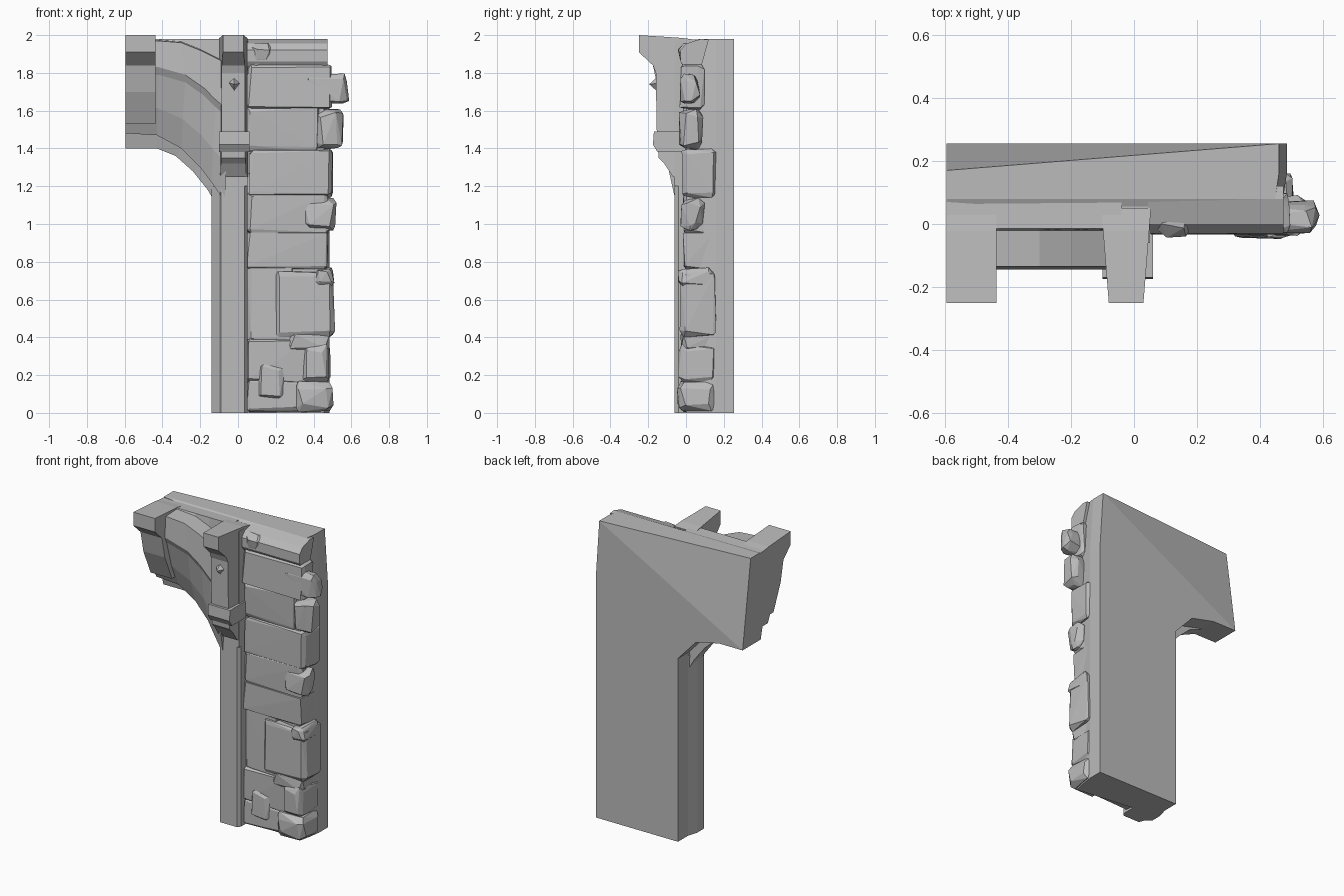
import bpy, bmesh, random
from mathutils import Vector

random.seed(4)
if "Cube" in bpy.data.objects:
    bpy.data.objects.remove(bpy.data.objects["Cube"], do_unlink=True)

GREY = (0.5, 0.5, 0.5, 1)
stone_mat = bpy.data.materials.new("grey stone")
stone_mat.use_nodes = True
stone_mat.diffuse_color = GREY
stone_mat.node_tree.nodes["Principled BSDF"].inputs["Base Color"].default_value = GREY


def finish(name, bm):
    bmesh.ops.recalc_face_normals(bm, faces=bm.faces)
    mesh = bpy.data.meshes.new(name)
    bm.to_mesh(mesh)
    bm.free()
    mesh.materials.append(stone_mat)
    obj = bpy.data.objects.new(name, mesh)
    bpy.context.collection.objects.link(obj)
    return obj


def loft(name, loops, fold=None):
    """Skin closed loops and cap the ends; fold splits one corner off the first cap."""
    bm = bmesh.new()
    rings = [[bm.verts.new(p) for p in loop] for loop in loops]
    for a, b in zip(rings, rings[1:]):
        for i in range(len(a)):
            j = (i + 1) % len(a)
            bm.faces.new((a[i], a[j], b[j], b[i]))
    first = rings[0]
    if fold:
        bm.faces.new(first[fold - 1:fold + 2])
        first = first[:fold] + first[fold + 1:]
    caps = [bm.faces.new(first), bm.faces.new(rings[-1])]
    bm.normal_update()
    bmesh.ops.triangulate(bm, faces=caps, ngon_method="EAR_CLIP")
    return finish(name, bm)


def side_profile(name, profile, x0, x1, taper=0):
    """Extrude a (y, z) profile across x, narrowing evenly towards the front."""
    def end(x, s):
        return [(x - s * taper * y, y, z) for y, z in profile]
    return loft(name, [end(x0, 1), end(x1, -1)])


def stone(name, x0, x1, z0, z1, front, back, cut=0.03, rough=0.014):
    """Chipped block: hull of a box with three jittered points per corner."""
    bm = bmesh.new()
    lo, hi = Vector((x0, front, z0)), Vector((x1, back, z1))
    cut = min(cut, (z1 - z0) * 0.3)
    for k in range(8):
        bits = [k >> a & 1 for a in range(3)]
        for axis in range(3):
            p = [hi[a] if bits[a] else lo[a] for a in range(3)]
            for a in range(3):
                inward = -1 if bits[a] else 1
                if a != axis:
                    p[a] += inward * cut * random.uniform(0.4, 1.2)
                else:
                    p[a] += inward * random.uniform(0, rough)
            p[2] = max(p[2], 0)
            bm.verts.new(p)
    hull = bmesh.ops.convex_hull(bm, input=bm.verts)
    loose = [g for g in hull["geom_interior"] if isinstance(g, bmesh.types.BMVert)]
    bmesh.ops.delete(bm, geom=loose, context="VERTS")
    return finish(name, bm)


# Wall slab with the arch opening; its far top corner leans forward
outline = [(-0.12, 0), (0.485, 0), (0.485, 1.6), (0.46, 1.98), (-0.595, 1.98),
           (-0.595, 1.4), (-0.42, 1.4), (-0.25, 1.36), (-0.12, 1.22)]
back = [(x, 0.17 if x < -0.5 and z > 1.9 else 0.255, z) for x, z in outline]
mid = [(x, 0.16, z) for x, z in outline]
shoulder = [(x - 0.012 if x > 0 else x, 0.08, z) for x, z in outline]
front = [(x - 0.03, 0.0, min(z, 1.94)) if x > 0 else (x, 0.07, z) for x, z in outline]
loft("wall_slab", [back, mid, shoulder, front], fold=4)

# Jamb pillar with a projecting lip
section = [(-0.12, 0.15), (-0.14, 0.08), (-0.14, 0.01), (-0.1, -0.03), (-0.09, -0.06),
           (0.035, -0.06), (0.05, -0.04), (0.05, 0.1)]
loft("jamb_pillar", [[(x, y, 0) for x, y in section],
                     [(x, y, 1.2) for x, y in section]])
side_profile("pilaster_backing", [(-0.06, 1.2), (0.1, 1.2), (0.1, 1.97), (-0.06, 1.97)],
             -0.09, 0.05)

# Arch band: columns sweep from the crown to the springing
inner = [(-0.595, 1.4), (-0.43, 1.4), (-0.33, 1.36), (-0.24, 1.28), (-0.16, 1.18), (-0.09, 1.06)]
edge = [(-0.595, 1.48), (-0.43, 1.47), (-0.3, 1.4), (-0.2, 1.3), (-0.14, 1.22), (-0.07, 1.12)]
panel = [(-0.595, 1.83), (-0.42, 1.83), (-0.28, 1.79), (-0.18, 1.72), (-0.12, 1.66), (-0.05, 1.6)]
outer = [(-0.595, 1.97), (-0.43, 1.97), (-0.3, 1.96), (-0.2, 1.92), (-0.12, 1.88), (-0.04, 1.84)]
depth = [0.01, 0.01, 0.02, 0.03, 0.045, 0.055]
columns = []
for (ix, iz), (ex, ez), (px, pz), (ox, oz), d in zip(inner, edge, panel, outer, depth):
    columns.append([(ix, 0.14, iz), (ix, 0.075 - d, iz), (ex, 0.055 - d, ez), (ex, -d, ez),
                    (ex * 0.6 + px * 0.4, -0.07 - d / 2, ez * 0.6 + pz * 0.4),
                    (px, -0.125, pz - 0.04), (px, -0.145, pz),
                    (ox, -0.135, oz), (ox, -0.02, oz + 0.005),
                    (ox, -0.015, 1.98), (ox, 0.1, 1.975)])
loft("arch_band", columns)

# Keystone and pilaster share the overhanging cap
cap = [(0.05, 1.975), (-0.02, 1.985), (-0.25, 2.0), (-0.25, 1.91), (-0.175, 1.84)]
side_profile("keystone", cap + [(-0.145, 1.7), (-0.07, 1.53), (0.05, 1.53)], -0.595, -0.437)
corbel = [(-0.16, 1.8), (-0.155, 1.5), (-0.145, 1.35), (-0.115, 1.32), (-0.07, 1.25),
          (0.05, 1.25)]
side_profile("pilaster", cap + corbel, -0.1, 0.05, 0.08)
band = [(0.0, 1.49), (-0.17, 1.49), (-0.175, 1.42), (-0.15, 1.38), (0.0, 1.38)]
side_profile("pilaster_band", band, -0.1, 0.06)

# Pointed stud on the pilaster
bm = bmesh.new()
tip = bm.verts.new((-0.02, -0.195, 1.74))
base = [bm.verts.new(p) for p in ((-0.055, -0.15, 1.75), (-0.02, -0.15, 1.7),
                                  (0.015, -0.15, 1.745), (-0.02, -0.15, 1.78))]
for i in range(4):
    bm.faces.new((base[i], base[(i + 1) % 4], tip))
bm.faces.new(base)
finish("pilaster_stud", bm)

# Top stone slopes back to meet the slab
side_profile("top_stone", [(0.12, 1.975), (0.08, 1.98), (0.0, 1.955), (-0.03, 1.92),
                           (-0.03, 1.86), (-0.01, 1.83), (0.08, 1.83)], 0.045, 0.475)

# Rough quoin stones: x range, z range, front and back depth
courses = [
    (0.04, 0.5, 1.6, 1.85, -0.035, 0.1),
    (0.04, 0.44, 1.38, 1.63, -0.02, 0.1),
    (0.05, 0.505, 1.14, 1.4, -0.03, 0.17),
    (0.04, 0.485, 0.94, 1.18, -0.02, 0.13),
    (0.03, 0.485, 0.75, 0.97, -0.02, 0.17),
    (0.04, 0.3, 0.36, 0.8, -0.015, 0.1),
    (0.19, 0.515, 0.4, 0.75, -0.035, 0.165),
    (0.04, 0.38, 0.15, 0.4, -0.02, 0.1),
    (0.04, 0.36, 0.0, 0.19, -0.02, 0.1),
]
for n, row in enumerate(courses):
    stone(f"course_stone_{n + 1}", *row)
lumps = [
    (0.07, 0.19, 1.83, 1.96, -0.045, 0.05),
    (0.33, 0.59, 1.63, 1.8, -0.03, 0.075),
    (0.4, 0.56, 1.39, 1.61, -0.04, 0.095),
    (0.35, 0.525, 0.96, 1.14, -0.03, 0.1),
    (0.4, 0.51, 0.66, 0.77, -0.045, 0.15),
    (0.26, 0.485, 0.32, 0.44, -0.03, 0.15),
    (0.33, 0.495, 0.15, 0.37, -0.045, 0.17),
    (0.3, 0.515, 0.0, 0.17, -0.05, 0.17),
    (0.1, 0.26, 0.06, 0.27, -0.035, 0.05),
]
for n, row in enumerate(lumps):
    stone(f"corner_stone_{n + 1}", *row, cut=0.045, rough=0.015)
